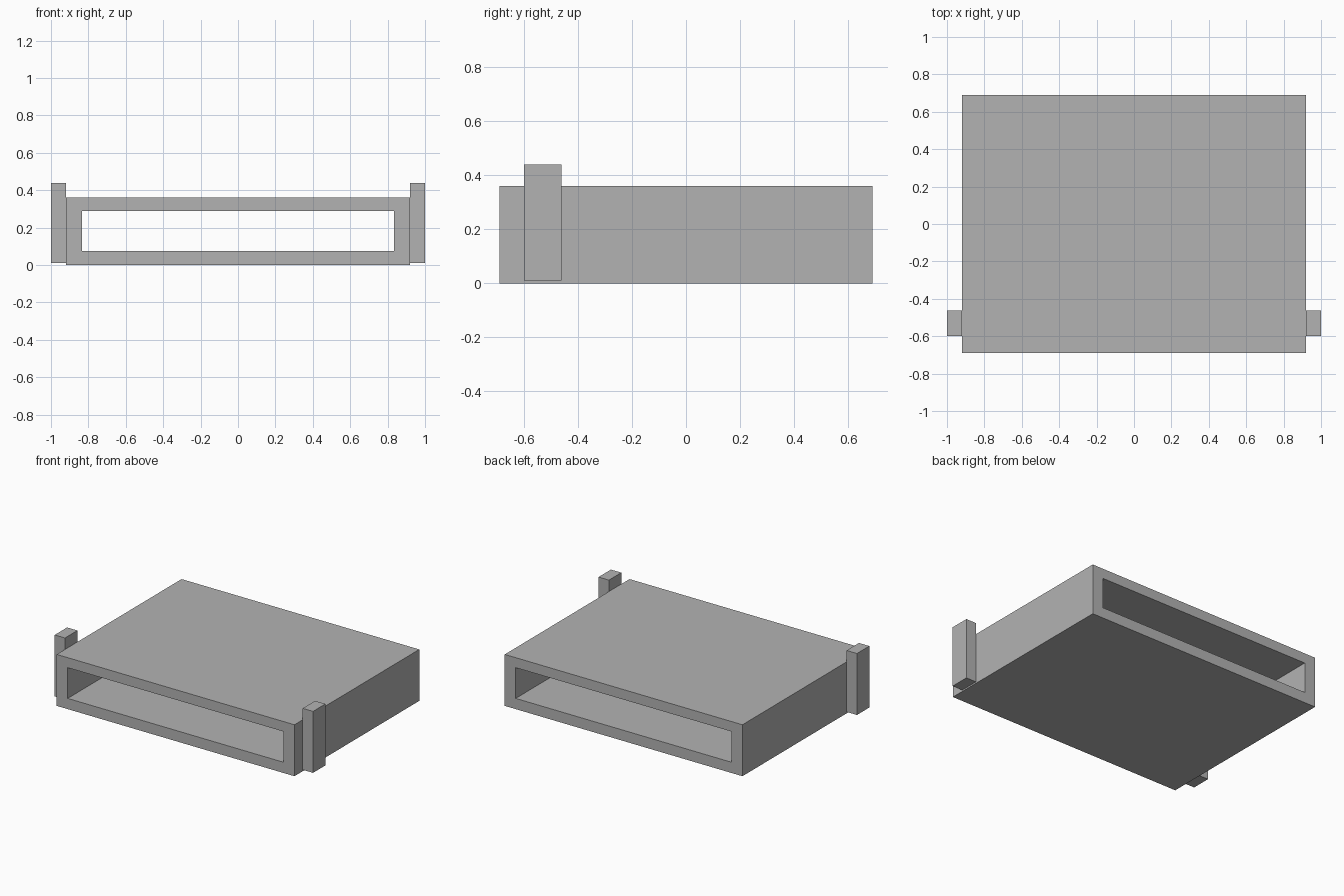
import bpy
import bmesh

cube = bpy.data.objects.get("Cube")
if cube:
    bpy.data.objects.remove(cube, do_unlink=True)

grey = bpy.data.materials.new("plain grey")
grey.use_nodes = True
colour = (0.45, 0.45, 0.45, 1)
grey.diffuse_color = colour
grey.node_tree.nodes["Principled BSDF"].inputs["Base Color"].default_value = colour


def make_object(name, bm):
    bmesh.ops.recalc_face_normals(bm, faces=bm.faces)
    mesh = bpy.data.meshes.new(name)
    bm.to_mesh(mesh)
    bm.free()
    mesh.materials.append(grey)
    obj = bpy.data.objects.new(name, mesh)
    bpy.context.collection.objects.link(obj)
    return obj


def rectangle(bm, half_width, bottom, top, y):
    corners = [(-half_width, bottom), (half_width, bottom),
               (half_width, top), (-half_width, top)]
    return [bm.verts.new((x, y, z)) for x, z in corners]


# Sleeve: rectangular tube, open at the front and the back
bm = bmesh.new()
depth = 0.69
rings = [rectangle(bm, 0.92, 0.0, 0.36, -depth),
         rectangle(bm, 0.92, 0.0, 0.36, depth),
         rectangle(bm, 0.835, 0.075, 0.29, depth),
         rectangle(bm, 0.835, 0.075, 0.29, -depth)]
for i, ring in enumerate(rings):
    following = rings[(i + 1) % 4]
    for j in range(4):
        k = (j + 1) % 4
        bm.faces.new((ring[j], ring[k], following[k], following[j]))
make_object("sleeve", bm)

# Side posts: one upright block against each side, near the front
for name, side in (("left_post", 1), ("right_post", -1)):
    bm = bmesh.new()
    bmesh.ops.create_cube(bm, size=1)
    bmesh.ops.scale(bm, vec=(0.08, 0.137, 0.43), verts=bm.verts)
    bmesh.ops.translate(bm, vec=(side * 0.96, -0.53, 0.225), verts=bm.verts)
    make_object(name, bm)
